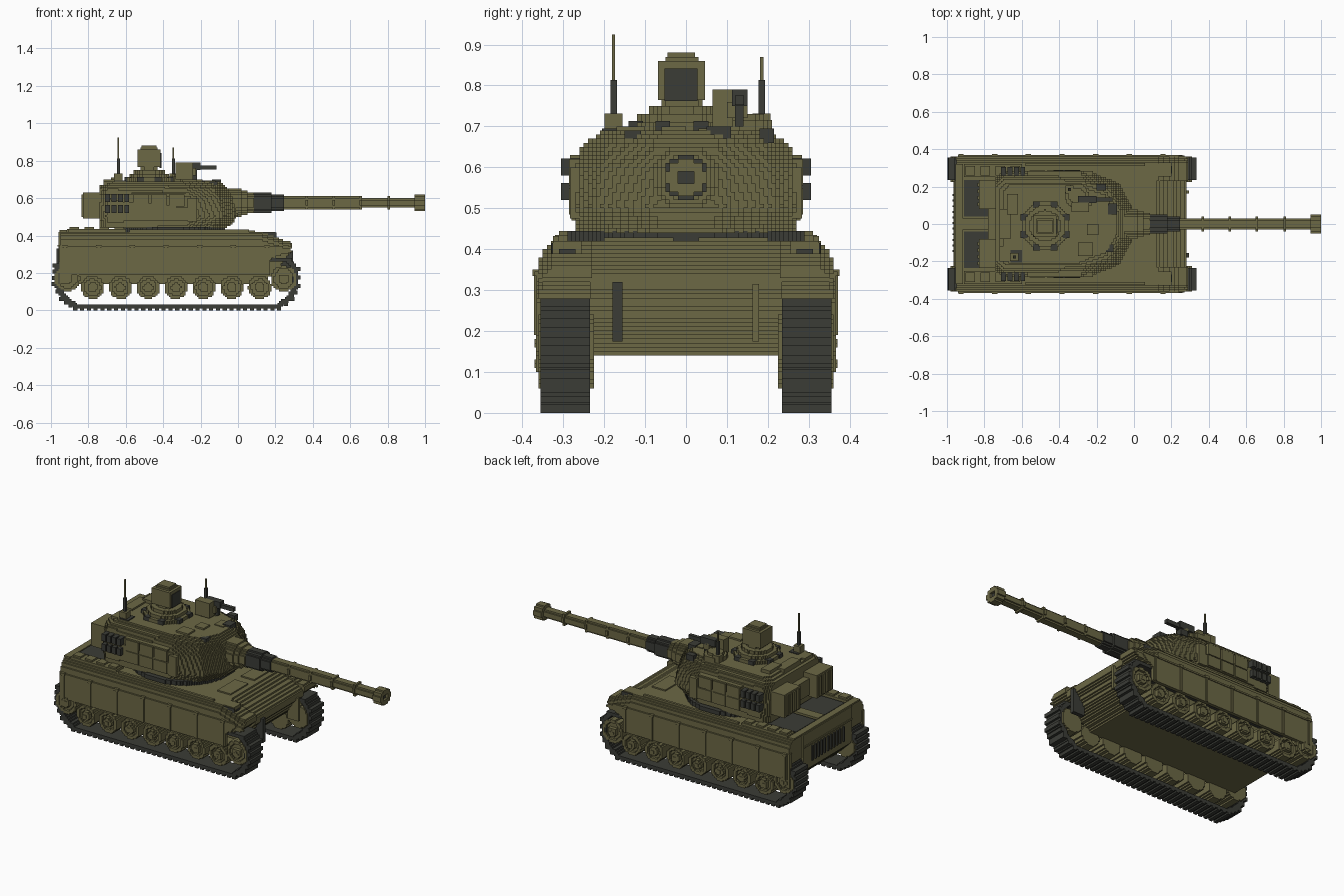
import bpy, bmesh, math

if "Cube" in bpy.data.objects:
    bpy.data.objects.remove(bpy.data.objects["Cube"])

V = 0.01  # block size used for all stepped shapes


def material(name, rgb):
    m = bpy.data.materials.new(name)
    m.use_nodes = True
    m.diffuse_color = (*rgb, 1)
    m.node_tree.nodes["Principled BSDF"].inputs["Base Color"].default_value = (*rgb, 1)
    return m


OLIVE = material("olive_green", (0.150, 0.138, 0.060))
DARK = material("dark_grey", (0.043, 0.045, 0.037))


def make(name, boxes, mat):
    """One object from boxes given as (x0, x1, y0, y1, z0, z1)."""
    bm = bmesh.new()
    for b in boxes:
        v = [bm.verts.new((b[i], b[2 + j], b[4 + k])) for i in (0, 1) for j in (0, 1) for k in (0, 1)]
        for f in ((0, 1, 3, 2), (4, 6, 7, 5), (0, 4, 5, 1), (2, 3, 7, 6), (0, 2, 6, 4), (1, 5, 7, 3)):
            bm.faces.new([v[n] for n in f])
    me = bpy.data.meshes.new(name)
    bm.to_mesh(me)
    bm.free()
    me.materials.append(mat)
    ob = bpy.data.objects.new(name, me)
    bpy.context.collection.objects.link(ob)
    return ob


def both(boxes):
    """Add the copy on the other side of the centre line."""
    return boxes + [(b[0], b[1], -b[3], -b[2], b[4], b[5]) for b in boxes]


def stepped(polys, axis, lo, hi):
    """Extrude 2D outlines (even-odd) along an axis as stepped block rows."""
    vs = [p[1] for poly in polys for p in poly]
    out, prev, start = [], [], None
    first, last = math.floor(min(vs) / V), math.ceil(max(vs) / V)
    for r in range(first, last + 1):
        c, xs = (r + 0.5) * V, []
        for poly in polys:
            for (u0, v0), (u1, v1) in zip(poly, poly[1:] + poly[:1]):
                if (v0 > c) != (v1 > c):
                    xs.append(round((u0 + (c - v0) / (v1 - v0) * (u1 - u0)) / V) * V)
        xs.sort()
        row = [(a, b) for a, b in zip(xs[::2], xs[1::2]) if b - a > V / 2]
        if r == last:
            row = []
        if row != prev:
            for a, b in prev:
                s, e = start * V, r * V
                out.append({"x": (lo, hi, a, b, s, e), "y": (a, b, lo, hi, s, e),
                            "z": (a, b, s, e, lo, hi)}[axis])
            prev, start = row, r
    return out


def disc(u, v, r, n=32):
    return [(u + r * math.cos(2 * math.pi * i / n), v + r * math.sin(2 * math.pi * i / n)) for i in range(n)]


# ---- tracks ----
outer = [(-.87, .01), (.22, .01), (.29, .06), (.322, .13), (.322, .22), (.28, .285),
         (-.93, .285), (-.98, .24), (-.985, .14), (-.945, .06)]
inner = [(-.86, .035), (.21, .035), (.265, .08), (.292, .14), (.292, .21), (.26, .26),
         (-.91, .26), (-.95, .23), (-.955, .15), (-.92, .08)]
track = stepped([outer, inner], "y", .235, .355)
for (x0, z0), (x1, z1) in zip(outer, outer[1:] + outer[:1]):
    n = max(1, round(math.hypot(x1 - x0, z1 - z0) / .036))
    for i in range(n):
        x, z = x0 + (x1 - x0) * i / n, z0 + (z1 - z0) * i / n
        if z < .25:  # cleats
            track.append((x - .011, x + .011, .235, .355, max(0, z - .011), z + .011))
make("tracks", both(track), DARK)

# ---- wheels ----
wheels = []
spots = [(-.778 + .149 * i, .122, .062) for i in range(7)] + [(.245, .168, .07), (-.912, .17, .068)]
for x, z, r in spots:
    wheels += stepped([disc(x, z, r)], "y", .225, .345)
    wheels += stepped([disc(x, z, r), disc(x, z, r - .018)], "y", .345, .36)
    wheels += stepped([disc(x, z, .027)], "y", .345, .367)
make("road_wheels", both(wheels), OLIVE)
hubs = [b for x, z, r in spots for b in stepped([disc(x, z, .011)], "y", .36, .37)]
make("wheel_hubs", both(hubs), OLIVE)

# ---- hull ----
body = [(-.90, .145), (.12, .145), (.20, .20), (.28, .31), (.28, .34), (.11, .42), (-.955, .42), (-.955, .20)]
make("hull", stepped([body], "y", -.235, .235), OLIVE)
fender = [(-.95, .28), (-.95, .42), (.12, .42), (.20, .39), (.29, .36), (.285, .33), (.25, .30), (.15, .27)]
sponson = []
for y0, y1, drop in ((.23, .33, 0), (.33, .34, .01), (.34, .35, .02), (.35, .36, .04)):
    sponson += stepped([[(x, z - drop if z > .35 else min(z, .35 - drop)) for x, z in fender]], "y", y0, y1)
make("fenders", both(sponson), OLIVE)

# ---- side skirts with joint strips ----
skirt = stepped([[(-.94, .19), (-.94, .345), (.25, .345), (.23, .31), (.17, .27), (.17, .19)]], "y", .345, .365)
skirt += [(-.955, -.92, .34, .362, .14, .35), (-.94, .24, .36, .37, .335, .345)]
for i in range(7):
    x = -.925 + .18 * i
    skirt += [(x - .006, x + .006, .36, .371, .19, .34), (x - .014, x + .014, .36, .375, .335, .35)]
make("side_skirts", both(skirt), OLIVE)

# ---- deck details ----
deck = [(-.955, -.915, .0, .32, .42, .43), (-.91, -.60, .25, .32, .42, .435), (.13, .20, .255, .325, .37, .42),
        (-.915, -.65, 0, .03, .42, .435), (-.58, .06, .31, .325, .42, .432), (.0, .09, .03, .20, .42, .428)]
deck += [(-.90 + .08 * i, -.85 + .08 * i, .26, .31, .435, .445) for i in range(4)]
make("deck_boxes", both(deck), OLIVE)
make("engine_covers", both([(-.91, -.70, .04, .235, .42, .428)]), DARK)
make("headlight_sides", both([(.135, .205, .325, .329, .385, .415), (.20, .204, .27, .31, .385, .40)]), DARK)
make("rear_grille", [(-.959, -.95, -.16, .16, .24, .33)], DARK)
make("grille_ribs", [(-.97, -.955, -.15 + .03 * i, -.14 + .03 * i, .24, .33) for i in range(11)], DARK)
make("rear_ledge", [(-.965, -.95, -.23, .23, .34, .35)], OLIVE)
make("tow_bar", [(.22, .295, -.18, -.155, .175, .32)], DARK)
make("tow_hook", [(.22, .295, .163, .178, .175, .315)], OLIVE)

# ---- turret ----
make("turret_ring", stepped([disc(-.36, 0, .295, 40)], "z", .42, .445), DARK)
sections = [
    (.44, [(-.745, .23), (-.70, .27), (-.28, .26), (-.13, .19), (-.06, .07)]),
    (.50, [(-.745, .24), (-.70, .28), (-.24, .28), (-.08, .22), (.0, .07)]),
    (.60, [(-.745, .235), (-.70, .275), (-.25, .27), (-.10, .21), (-.025, .07)]),
    (.66, [(-.745, .21), (-.70, .25), (-.28, .24), (-.13, .19), (-.06, .07)]),
    (.69, [(-.69, .17), (-.66, .20), (-.30, .20), (-.16, .15), (-.10, .06)])]
shell = []
for (z0, p0), (z1, p1) in zip(sections, sections[1:]):
    n = round((z1 - z0) / V)
    for i in range(n):
        t = (i + .5) / n
        half = [(a + (c - a) * t, b + (d - b) * t) for (a, b), (c, d) in zip(p0, p1)]
        plan = half + [(x, -y) for x, y in reversed(half)]
        shell += stepped([plan], "z", z0 + i * V, z0 + (i + 1) * V)
make("turret", shell, OLIVE)

# ---- turret side panels, bustle bins, smoke launchers ----
panels = [(-.56 + .095 * i, -.475 + .095 * i, .26, .286, z, z + .065) for i in range(3) for z in (.485, .555)]
panels += [(-.27, -.22, .25, .284, .475, .60), (-.57, -.28, .26, .284, .622, .63)]
make("turret_side_panels", both(panels), OLIVE)
bins = [(-.83, -.74, .08, .235, .49, .63), (-.78, -.74, 0, .08, .50, .60)]
bins += [(-.838, -.82, .095 + .035 * i, .115 + .035 * i, .50, .62) for i in range(4)]
make("bustle_bins", both(bins), OLIVE)
tubes = [(-.71 + .034 * i, -.684 + .034 * i, .26, .306, z, z + .042) for i in range(4) for z in (.52, .58)]
make("smoke_launchers", both(tubes), DARK)

# ---- main gun ----
GZ = .575


def barrel(name, parts, mat):
    make(name, [b for x0, x1, r in parts for b in stepped([disc(0, GZ, r)], "x", x0, x1)], mat)


barrel("mantlet", [(-.10, .02, .08), (.02, .05, .07), (.05, .085, .06)], OLIVE)
barrel("gun_sleeve", [(.08, .18, .055), (.18, .245, .045)], DARK)
barrel("gun_barrel", [(.24, .66, .035), (.66, .95, .03)]
       + [(x, x + .014, .04) for x in (.36, .505, .65, .80)], OLIVE)
make("muzzle", stepped([disc(0, GZ, .047), disc(0, GZ, .02)], "x", .945, 1.0), OLIVE)
make("muzzle_bore", stepped([disc(0, GZ, .02)], "x", .945, .985), DARK)

# ---- commander cupola and sight head ----
CX, CY = -.475, -.01
ring = [b for r, z0, z1 in ((.13, .68, .71), (.11, .71, .73), (.085, .73, .75), (.05, .75, .78))
        for b in stepped([disc(CX, CY, r)], "z", z0, z1)]
make("cupola", ring, OLIVE)
scopes = []
for i in range(8):
    a = math.pi * (i + .5) / 4
    x, y = CX + .122 * math.cos(a), CY + .122 * math.sin(a)
    scopes.append((x - .018, x + .018, y - .018, y + .018, .69, .713))
make("periscopes", scopes, DARK)
make("sight_head", [(-.537, -.414, -.068, .046, .765, .86), (-.52, -.43, -.05, .03, .74, .87),
                    (-.515, -.435, -.045, .022, .86, .88)], OLIVE)
make("sight_window", [(-.42, -.410, -.052, .028, .762, .842)], DARK)

# ---- loader hatch and machine gun ----
hatch = stepped([disc(-.305, .15, .065)], "z", .68, .715) + stepped([disc(-.305, .15, .045)], "z", .715, .73)
hatch += [(-.335, -.24, .065, .115, .70, .79), (-.26, -.225, .10, .15, .72, .76)]
make("loader_hatch", hatch, OLIVE)
make("machine_gun", [(-.30, -.20, .112, .15, .75, .79), (-.20, -.115, .12, .142, .752, .775),
                     (-.24, -.22, .12, .14, .70, .75)], DARK)

# ---- roof fittings ----
make("roof_fittings", [(-.30, -.22, -.17, -.10, .68, .70), (-.25, -.19, -.06, 0, .68, .70),
                       (-.68, -.62, .05, .16, .68, .71), (-.72, -.55, -.20, -.12, .66, .69),
                       (-.72, -.66, -.08, .08, .66, .70), (-.18, -.12, .03, .10, .66, .695)], OLIVE)
make("roof_blocks", [(-.14, -.09, .05, .11, .67, .70), (-.16, -.11, -.15, -.11, .66, .69),
                     (-.20, -.15, .18, .215, .66, .695), (-.66, -.60, -.205, -.14, .67, .695)], DARK)

# ---- antennas ----
for tag, x, y, top in (("rear", -.64, -.177, .925), ("side", -.345, .185, .87)):
    make(tag + "_antenna_base", [(x - .022, x + .022, y - .022, y + .022, .66, .732)], OLIVE)
    make(tag + "_antenna_mast", [(x - .008, x + .008, y - .008, y + .008, .73, .813)], DARK)
    make(tag + "_antenna_rod", [(x - .004, x + .004, y - .004, y + .004, .81, top)], OLIVE)
